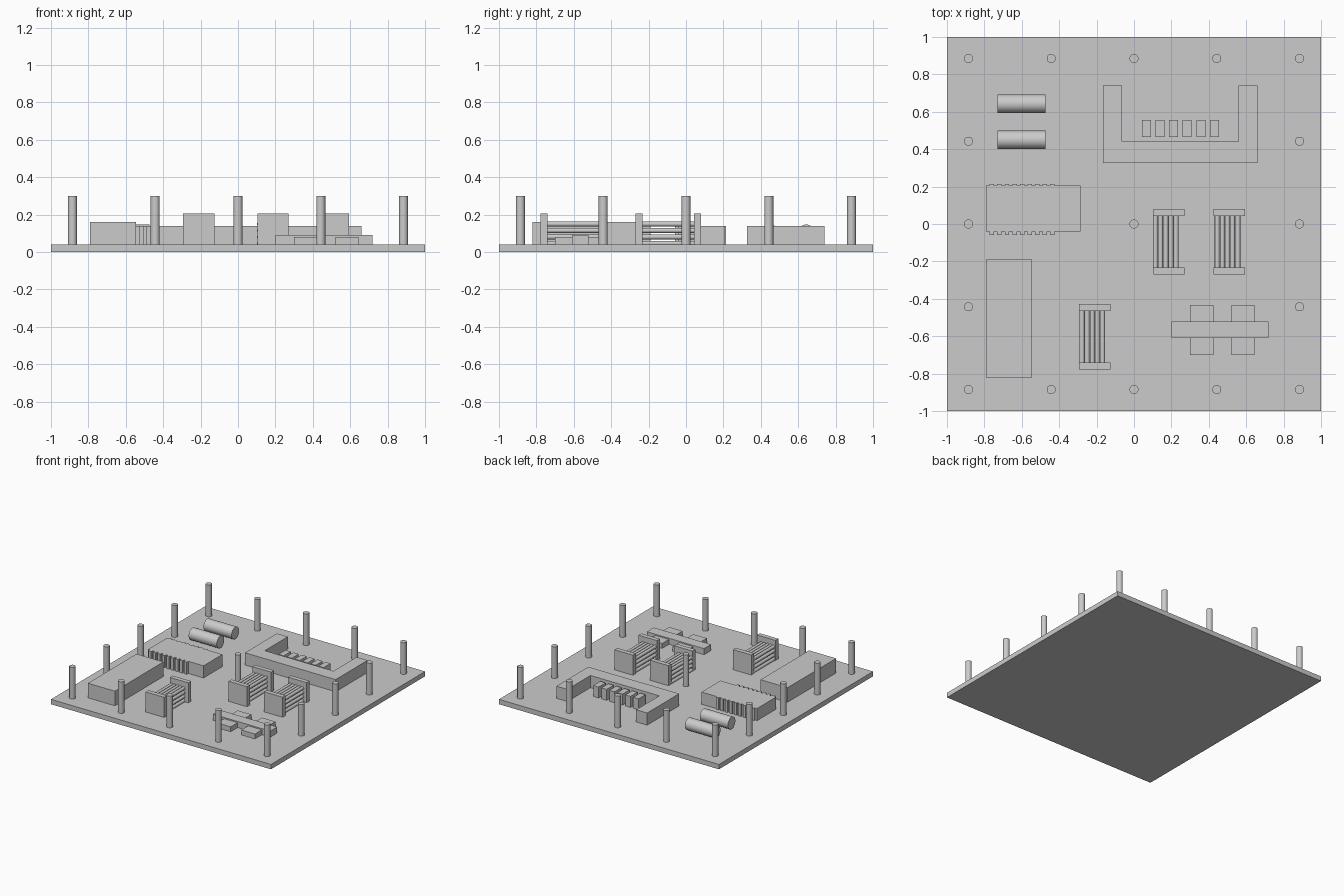
import bpy, bmesh, math
from mathutils import Matrix

if "Cube" in bpy.data.objects:
    bpy.data.objects.remove(bpy.data.objects["Cube"])

grey = bpy.data.materials.new("plain grey")
grey.diffuse_color = (0.6, 0.6, 0.6, 1)
grey.use_nodes = True
grey.node_tree.nodes["Principled BSDF"].inputs["Base Color"].default_value = grey.diffuse_color
BASE = 0.04  # top of the board


def finish(bm, name, smooth=False):
    me = bpy.data.meshes.new(name)
    bm.to_mesh(me)
    bm.free()
    me.materials.append(grey)
    if smooth:
        for p in me.polygons:
            p.use_smooth = True
        me.set_sharp_from_angle(angle=math.radians(40))
    ob = bpy.data.objects.new(name, me)
    bpy.context.collection.objects.link(ob)
    return ob


def box(name, x0, x1, y0, y1, z1, z0=BASE):
    bm = bmesh.new()
    m = Matrix.Translation(((x0 + x1) / 2, (y0 + y1) / 2, (z0 + z1) / 2))
    bmesh.ops.create_cube(bm, size=1, matrix=m @ Matrix.Diagonal((x1 - x0, y1 - y0, z1 - z0, 1)))
    return finish(bm, name)


def rod(name, centre, radius, length, axis, sides=32):
    bm = bmesh.new()
    rot = {'X': Matrix.Rotation(math.pi / 2, 4, 'Y'),
           'Y': Matrix.Rotation(math.pi / 2, 4, 'X'),
           'Z': Matrix.Identity(4)}[axis]
    bmesh.ops.create_cone(bm, cap_ends=True, segments=sides, radius1=radius, radius2=radius,
                          depth=length, matrix=Matrix.Translation(centre) @ rot)
    return finish(bm, name, True)


def prism(name, pts, z1, z0=BASE):
    bm = bmesh.new()
    face = bm.faces.new([bm.verts.new((x, y, z0)) for x, y in pts])
    ext = bmesh.ops.extrude_face_region(bm, geom=[face])
    bmesh.ops.translate(bm, vec=(0, 0, z1 - z0),
                        verts=[v for v in ext["geom"] if isinstance(v, bmesh.types.BMVert)])
    bmesh.ops.recalc_face_normals(bm, faces=bm.faces)
    return finish(bm, name)


# Board
box("base_board", -1, 1, -1, 1, BASE, 0)

# Posts around the rim plus one in the middle
steps = [-0.885, -0.4425, 0, 0.4425, 0.885]
for x in steps:
    for y in steps:
        if max(abs(x), abs(y)) > 0.8 or x == y == 0:
            rod("post", (x, y, 0.17), 0.024, 0.26, 'Z')

# Two tanks lying along x
for y in (0.643, 0.45):
    rod("tank", (-0.602, y, 0.098), 0.049, 0.255, 'X')

# U-shaped building and its row of small blocks
prism("u_building", [(-0.165, 0.325), (0.56, 0.325), (0.56, 0.44), (-0.065, 0.44),
                     (-0.065, 0.74), (-0.165, 0.74)], 0.14)
box("u_building_wing", 0.56, 0.66, 0.325, 0.74, 0.14)
for i in range(6):
    x = 0.067 + i * 0.0725
    box("small_block", x - 0.024, x + 0.024, 0.465, 0.555, 0.13)

# Ribbed hall
box("ribbed_hall", -0.79, -0.285, -0.04, 0.205, 0.14)
for i in range(9):
    x = -0.76 + i * 0.0405
    box("hall_rib_front", x - 0.012, x + 0.012, -0.06, -0.04, 0.14)
    box("hall_rib_back", x - 0.012, x + 0.012, 0.205, 0.215, 0.14)

# Plain long hall
box("long_hall", -0.79, -0.545, -0.82, -0.19, 0.16)


# Pipe racks: two end plates joined by a bundle of pipes
def pipe_rack(x, y, first_pipe):
    for s in (-1, 1):
        c = y + s * 0.1565
        box("rack_end_plate", x - 0.084, x + 0.084, c - 0.0185, c + 0.0185, 0.205)
    for i in range(5):
        for k in range(4):
            rod("rack_pipe", (first_pipe + i * 0.0275, y, 0.15 - k * 0.0345),
                0.0133, 0.28, 'Y', 16)


pipe_rack(0.187, -0.095, 0.115)
pipe_rack(0.51, -0.095, 0.445)
pipe_rack(-0.21, -0.603, -0.278)

# Double-cross building
box("cross_bar", 0.2, 0.72, -0.61, -0.52, 0.09)
for x0 in (0.3, 0.52):
    box("cross_wing", x0, x0 + 0.124, -0.70, -0.433, 0.08)
